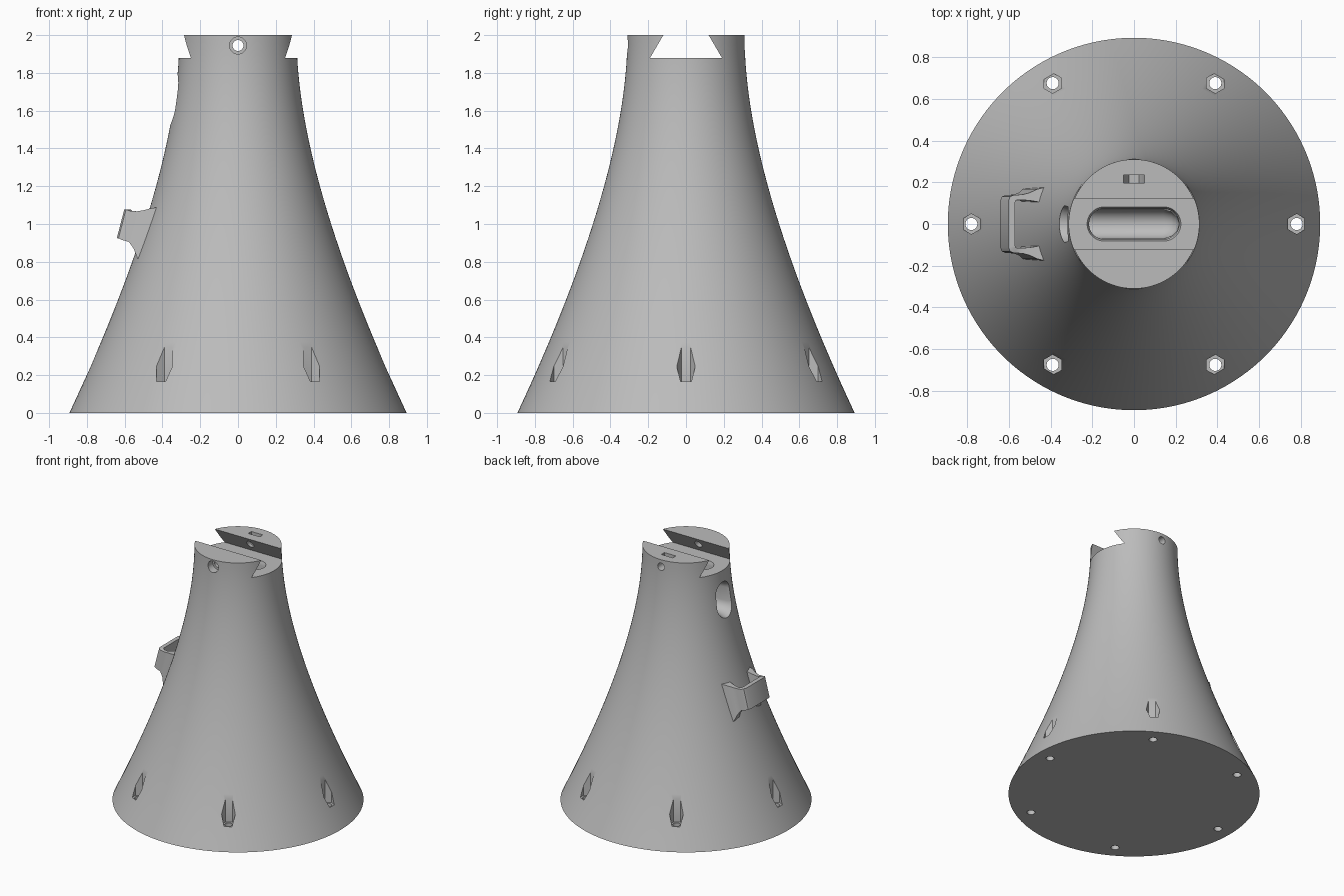
import bpy, bmesh, math
from mathutils import Vector

if "Cube" in bpy.data.objects:
    bpy.data.objects.remove(bpy.data.objects["Cube"], do_unlink=True)

GREY = (0.5, 0.5, 0.5, 1)
grey = bpy.data.materials.new("plain_grey")
grey.use_nodes = True
grey.diffuse_color = GREY
grey.node_tree.nodes["Principled BSDF"].inputs["Base Color"].default_value = GREY


def loft(name, rings):
    """Skin a list of equal point rings and cap both ends."""
    bm = bmesh.new()
    loops = [[bm.verts.new(p) for p in ring] for ring in rings]
    n = len(loops[0])
    for a, b in zip(loops, loops[1:]):
        for i in range(n):
            j = (i + 1) % n
            bm.faces.new((a[i], a[j], b[j], b[i]))
    bm.faces.new(loops[0])
    bm.faces.new(loops[-1])
    bmesh.ops.recalc_face_normals(bm, faces=bm.faces)
    mesh = bpy.data.meshes.new(name)
    bm.to_mesh(mesh)
    bm.free()
    mesh.materials.append(grey)
    obj = bpy.data.objects.new(name, mesh)
    bpy.context.collection.objects.link(obj)
    return obj


def oval(r, half=0.0, n=32, turn=0.0):
    """Circle, polygon or (with half > 0) a stadium stretched along its first axis."""
    pts = []
    for i in range(n):
        a = 2 * math.pi * (i + 0.5) / n + turn
        c = math.cos(a)
        pts.append((r * c + math.copysign(half, c), r * math.sin(a)))
    return pts


def along_x(pts, x, z=0):
    return [Vector((x, v, z + u)) for u, v in pts]


def along_y(pts, y, z=0):
    return [Vector((u, y, z + v)) for u, v in pts]


def along_z(pts, z, cx=0, cy=0):
    return [Vector((cx + u, cy + v, z)) for u, v in pts]


def activate(obj):
    bpy.ops.object.select_all(action="DESELECT")
    obj.select_set(True)
    bpy.context.view_layer.objects.active = obj


def cut(target, cutter):
    activate(target)
    mod = target.modifiers.new("cut", "BOOLEAN")
    mod.operation = "DIFFERENCE"
    mod.solver = "EXACT"
    mod.object = cutter
    bpy.ops.object.modifier_apply(modifier=mod.name)
    bpy.data.objects.remove(cutter, do_unlink=True)


# Flared body: a curve that becomes vertical at the top
BASE, TOP, BEND, HEIGHT = 0.893, 0.31, 1.245, 2.0
STEPS = 32
profile = []
for i in range(STEPS + 1):
    t = i / STEPS
    radius = TOP + (BASE - TOP) * (1 - t) ** 2
    profile.append((radius, 2 * t * (1 - t) * BEND + t * t * HEIGHT))
body = loft("flared_body", [along_z(oval(r, n=128), z) for r, z in profile])

# Dovetail slot across the top
dovetail = [(-0.19, 1.88), (0.19, 1.88), (0.085, 2.06), (-0.085, 2.06)]
cut(body, loft("slot_cutter", [[Vector((x, y, z)) for y, z in dovetail] for x in (-1, 1)]))

# Rounded pocket in the slot floor
pocket = [(1.93, 0.083), (1.88, 0.082), (1.865, 0.076), (1.85, 0.073), (1.64, 0.072)]
cut(body, loft("pocket_cutter", [along_z(oval(r, 0.143), z) for z, r in pocket]))

# Side duct that opens on the right and forms the pocket's trough
duct = [(-0.5, 0.1), (-0.35, 0.095), (-0.32, 0.084), (-0.29, 0.075), (-0.25, 0.0705),
        (0.14, 0.0705), (0.18, 0.058), (0.205, 0.035), (0.212, 0.015)]
cut(body, loft("duct_cutter", [along_x(oval(r, 0.045), x, 1.665) for x, r in duct]))

# Clamp screw: through hole, front counterbore and rear nut trap
SCREW_Z = 1.945


def rod(name, r, y0, y1, n=32, turn=0.0):
    return loft(name, [along_y(oval(r, n=n, turn=turn), y, SCREW_Z) for y in (y0, y1)])


cut(body, rod("screw_cutter", 0.029, -0.5, 0.5))
cut(body, rod("counterbore_cutter", 0.045, -0.5, -0.25))
cut(body, rod("nut_cutter", 0.05, 0.197, 0.236, 6, math.pi / 6))
slit = [(-0.05, 0.197), (0.05, 0.197), (0.05, 0.236), (-0.05, 0.236)]
cut(body, loft("nut_slit_cutter", [along_z(slit, z) for z in (SCREW_Z, 2.1)]))

# Six base bolts with hexagonal nut pockets
for k in range(6):
    a = k * math.pi / 3
    cx, cy = 0.78 * math.cos(a), 0.78 * math.sin(a)
    cut(body, loft("hex_cutter", [along_z(oval(0.049, n=6), z, cx, cy) for z in (0.165, 0.6)]))
    cut(body, loft("bolt_cutter", [along_z(oval(0.029), z, cx, cy) for z in (-0.1, 0.3)]))

# Cable loop on the right side: (outer x, y, inner x, y, top, bottom), one half mirrored
LEAN = 0.26
half_loop = [
    (-0.42, 0.178, -0.42, 0.10, 1.09, 0.78),
    (-0.465, 0.167, -0.465, 0.107, 1.082, 0.82),
    (-0.50, 0.15, -0.50, 0.113, 1.073, 0.87),
    (-0.535, 0.141, -0.535, 0.115, 1.067, 0.905),
    (-0.575, 0.139, -0.56, 0.115, 1.07, 0.916),
    (-0.593, 0.132, -0.568, 0.112, 1.077, 0.924),
    (-0.602, 0.113, -0.57, 0.102, 1.077, 0.925),
]


def section(s, side):
    xo, yo, xi, yi, top, low = s
    drop = LEAN * (top - low)
    return [Vector((xo, side * yo, top)), Vector((xi, side * yi, top)),
            Vector((xi - drop, side * yi, low)), Vector((xo - drop, side * yo, low))]


loop = loft("cable_loop", [section(s, 1) for s in half_loop]
            + [section(s, -1) for s in reversed(half_loop)])

# Smooth curved surfaces, keep cut edges sharp
for obj in (body, loop):
    activate(obj)
    bpy.ops.object.shade_smooth_by_angle(angle=math.radians(32))
